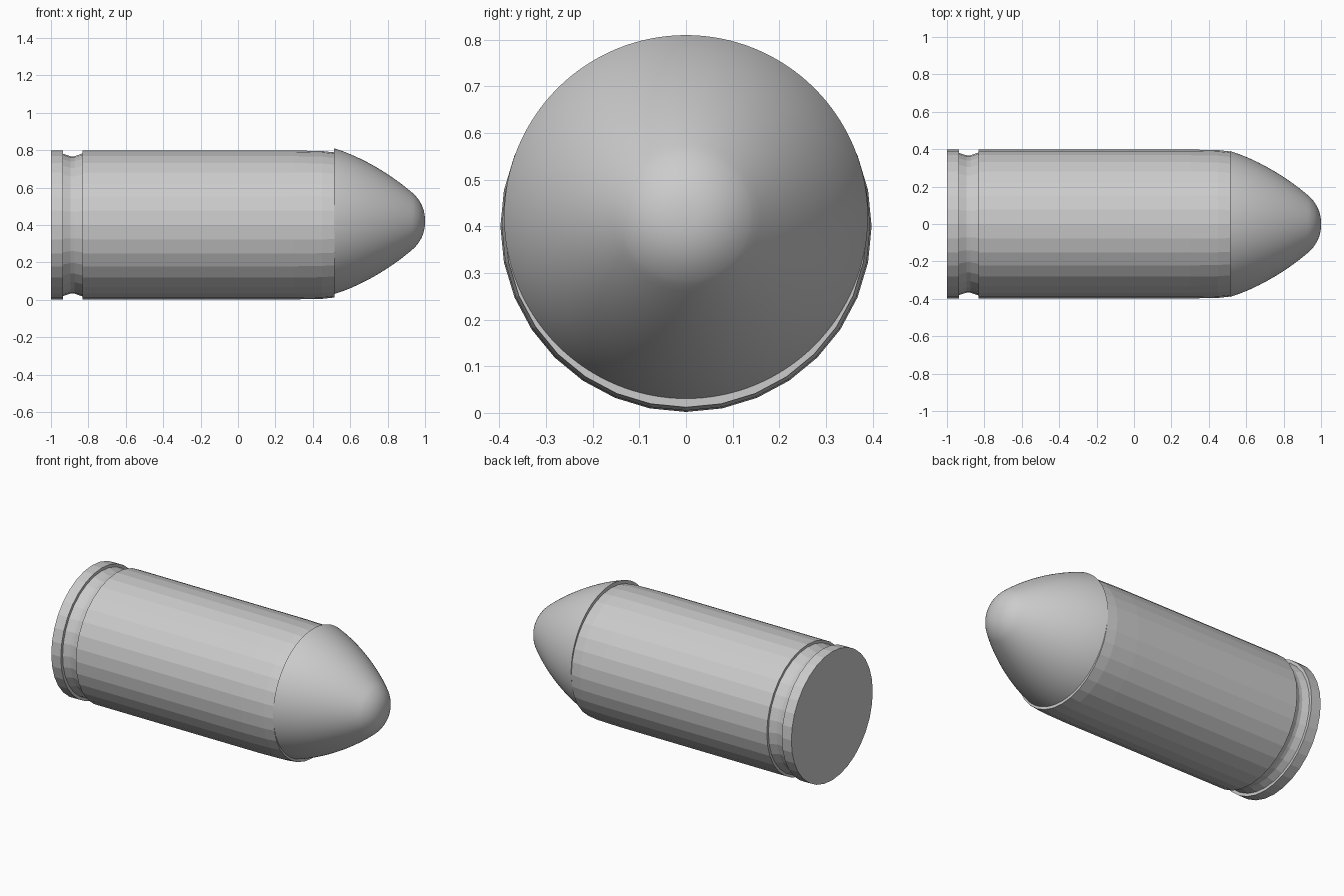
import bpy, bmesh
from math import cos, sin, pi
from mathutils import Vector
from mathutils.geometry import interpolate_bezier

if "Cube" in bpy.data.objects:
    bpy.data.objects.remove(bpy.data.objects["Cube"])

grey = bpy.data.materials.new("plain grey")
grey.use_nodes = True
colour = (0.6, 0.6, 0.6, 1)
grey.diffuse_color = colour
grey.node_tree.nodes["Principled BSDF"].inputs["Base Color"].default_value = colour


def lathe_x(name, profile, sides, centre_z, smooth):
    """Spin (x, radius) points about a lengthwise axis and cap both ends."""
    bm = bmesh.new()
    rings = []
    for x, r in profile:
        rings.append([bm.verts.new((x, r * sin(2 * pi * i / sides),
                                    centre_z + r * cos(2 * pi * i / sides)))
                      for i in range(sides)])
    for a, b in zip(rings, rings[1:]):
        for i in range(sides):
            j = (i + 1) % sides
            bm.faces.new((a[i], a[j], b[j], b[i])).smooth = smooth
    bm.faces.new(rings[0])
    bm.faces.new(rings[-1])
    bmesh.ops.recalc_face_normals(bm, faces=bm.faces)
    for e in bm.edges:
        if e.calc_face_angle(0) > 0.7:
            e.smooth = False
    mesh = bpy.data.meshes.new(name)
    bm.to_mesh(mesh)
    bm.free()
    mesh.materials.append(grey)
    obj = bpy.data.objects.new(name, mesh)
    bpy.context.collection.objects.link(obj)
    return obj


# Faceted casing with rim, extraction groove and slightly crimped mouth
casing = [(-1, 0.398), (-0.935, 0.398), (-0.935, 0.38), (-0.895, 0.367),
          (-0.875, 0.367), (-0.832, 0.382), (-0.832, 0.398),
          (0.3, 0.398), (0.45, 0.395), (0.515, 0.388)]
lathe_x("casing", casing, 32, 0.4, False)

# Smooth nose: long ogive flank, then a small rounded tip
flank = interpolate_bezier(Vector((0.513, 0.39)), Vector((0.66, 0.345)),
                           Vector((0.82, 0.25)), Vector((0.94, 0.145)), 24)
tip = interpolate_bezier(Vector((0.94, 0.145)), Vector((0.98, 0.105)),
                         Vector((1.0, 0.06)), Vector((1.0, 0.002)), 14)
nose = [tuple(p[:2]) for p in flank + tip[1:]]
lathe_x("nose", nose, 128, 0.42, True)
